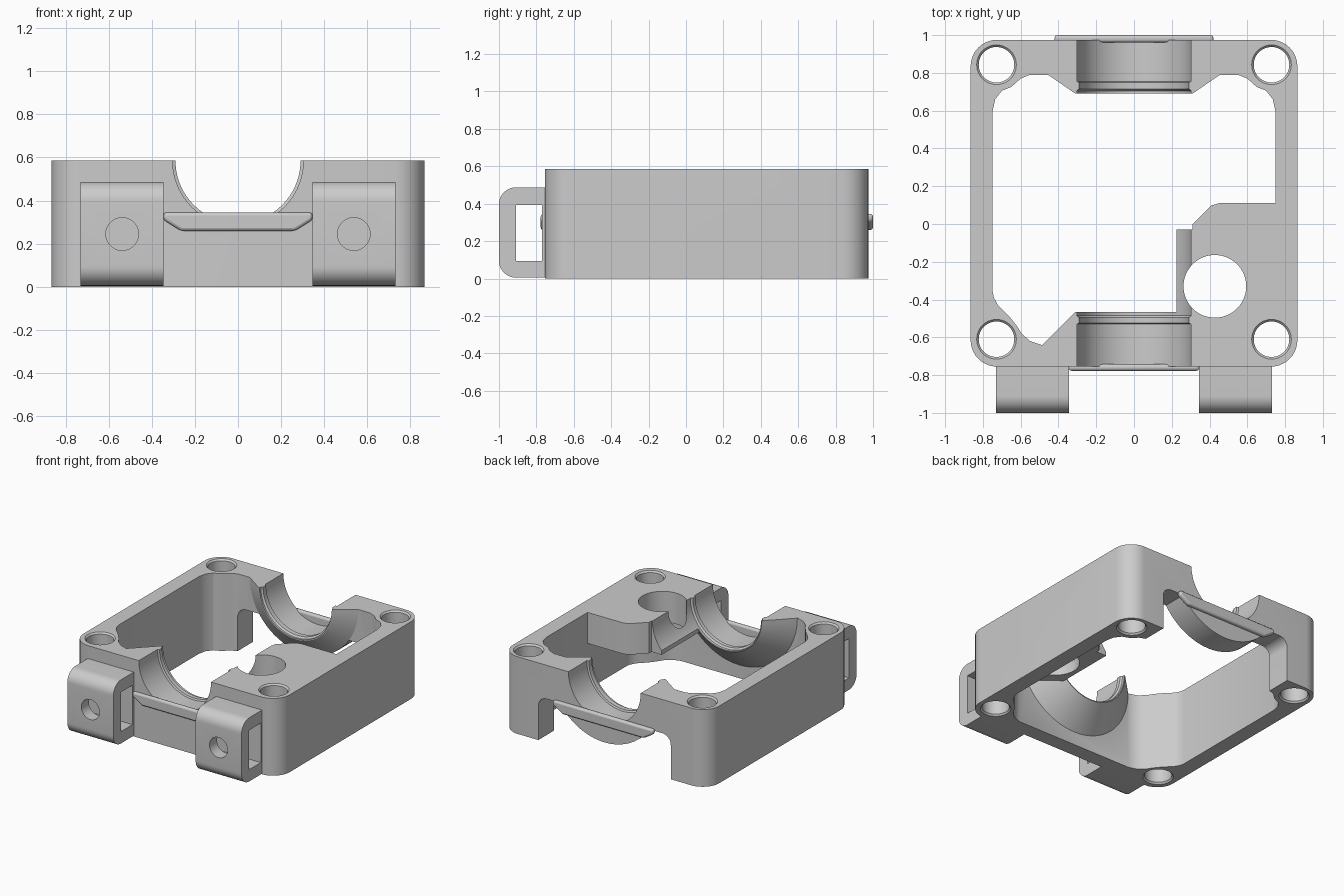
import bpy, bmesh, math

cube = bpy.data.objects.get("Cube")
if cube:
    bpy.data.objects.remove(cube, do_unlink=True)

grey = bpy.data.materials.new("plain grey")
grey.use_nodes = True
colour = (0.6, 0.6, 0.6, 1)
grey.diffuse_color = colour
grey.node_tree.nodes["Principled BSDF"].inputs["Base Color"].default_value = colour

TOP = 0.585      # split plane, also the bore axis height
FRONT, BACK = -0.755, 0.975
BORE, RIDGE = 0.303, 0.29


def finish(name, bm):
    bmesh.ops.recalc_face_normals(bm, faces=bm.faces)
    mesh = bpy.data.meshes.new(name)
    bm.to_mesh(mesh)
    bm.free()
    mesh.materials.append(grey)
    obj = bpy.data.objects.new(name, mesh)
    bpy.context.collection.objects.link(obj)
    return obj


def place(axis, p, q, t):
    return {"x": (t, p, q), "y": (p, t, q), "z": (p, q, t)}[axis]


def prism(name, points, axis, a, b):
    """Extrude a 2D outline along an axis from a to b."""
    bm = bmesh.new()
    low = [bm.verts.new(place(axis, p, q, a)) for p, q in points]
    high = [bm.verts.new(place(axis, p, q, b)) for p, q in points]
    bm.faces.new(low)
    bm.faces.new(high)
    n = len(points)
    for i in range(n):
        j = (i + 1) % n
        bm.faces.new((low[i], low[j], high[j], high[i]))
    return finish(name, bm)


def lathe(name, profile, axis, p, q, steps=64):
    """Revolve (position, radius) pairs round an axis through p, q."""
    bm = bmesh.new()
    rings = []
    for t, r in profile:
        angles = [math.tau * i / steps for i in range(steps)]
        rings.append([bm.verts.new(place(axis, p + r * math.cos(u), q + r * math.sin(u), t))
                      for u in angles])
    bm.faces.new(rings[0])
    bm.faces.new(rings[-1])
    for r0, r1 in zip(rings, rings[1:]):
        for i in range(steps):
            j = (i + 1) % steps
            bm.faces.new((r0[i], r0[j], r1[j], r1[i]))
    return finish(name, bm)


def rounded(x0, y0, x1, y1, radii, steps=10):
    """Rectangle outline; radii run from lower left anticlockwise."""
    corners = ((x0, y0, 1, 1), (x1, y0, -1, 1), (x1, y1, -1, -1), (x0, y1, 1, -1))
    points = []
    for k, ((x, y, sx, sy), r) in enumerate(zip(corners, radii)):
        if r == 0:
            points.append((x, y))
            continue
        for i in range(steps + 1):
            u = math.pi * (1 + k / 2 + i / steps / 2)
            points.append((x + sx * r + r * math.cos(u), y + sy * r + r * math.sin(u)))
    return points


def combine(target, tool, operation):
    mod = target.modifiers.new("combine", "BOOLEAN")
    mod.operation = operation
    mod.solver = "EXACT"
    mod.object = tool
    bpy.context.view_layer.objects.active = target
    bpy.ops.object.modifier_apply(modifier=mod.name)
    bpy.data.objects.remove(tool, do_unlink=True)


def smooth(obj, angle=30):
    bpy.ops.object.select_all(action="DESELECT")
    obj.select_set(True)
    bpy.context.view_layer.objects.active = obj
    bpy.ops.object.shade_smooth_by_angle(angle=math.radians(angle))


# Rounded outer housing with a cavity that swells inward round the bolts
housing = prism("housing", rounded(-0.865, FRONT, 0.865, BACK, [0.14] * 4), "z", 0, 0.65)
half = [(0.49, -0.64), (0.55, -0.62), (0.595, -0.58), (0.62, -0.54), (0.66, -0.49),
        (0.72, -0.43), (0.742, -0.39), (0.748, -0.36), (0.748, 0.6), (0.735, 0.66),
        (0.70, 0.705), (0.65, 0.725), (0.6, 0.77), (0.55, 0.79), (0.46, 0.79)]
outline = half + [(-x, y) for x, y in reversed(half)]
combine(housing, prism("cavity", outline, "z", -0.1, 0.8), "DIFFERENCE")

# Arched opening low in the back wall
arch = rounded(-0.555, -0.1, 0.555, 0.33, (0, 0, 0.07, 0.07))
combine(housing, prism("opening", arch, "y", 0.7, 1.1), "DIFFERENCE")

# Conical bearing bosses
combine(housing, lathe("front_boss", [(-0.7, 0.485), (-0.64, 0.485), (-0.465, 0.31)],
                       "y", 0, TOP), "UNION")
combine(housing, lathe("back_boss", [(0.69, 0.31), (0.79, 0.455), (BACK - 0.001, 0.455)],
                       "y", 0, TOP), "UNION")

# Shelf inside the right front corner
shelf = [(0.225, -0.7), (0.225, -0.03), (0.31, -0.03), (0.31, 0), (0.41, 0.098),
         (0.45, 0.11), (0.8, 0.11), (0.8, -0.7)]
combine(housing, prism("shelf", shelf, "z", 0.35, 0.63), "UNION")

# Trim everything level with the split plane
combine(housing, prism("trim", rounded(-2, -2, 2, 2, [0] * 4), "z", TOP, 2), "DIFFERENCE")

# Stepped bearing bores
for profile in ([(-0.9, BORE), (-0.53, BORE), (-0.525, RIDGE), (-0.495, RIDGE),
                 (-0.485, BORE), (-0.01, BORE)],
                [(0.6, BORE), (0.705, BORE), (0.715, RIDGE), (0.75, RIDGE),
                 (0.755, BORE), (1.1, BORE)]):
    combine(housing, lathe("bore", profile, "y", 0, TOP, 96), "DIFFERENCE")

# Large shelf hole and four bolt holes with softened rims
combine(housing, lathe("shelf_hole", [(-0.1, 0.166), (0.8, 0.166)], "z", 0.428, -0.33),
        "DIFFERENCE")
rim, hole = 0.105, 0.094
for x in (-0.728, 0.728):
    for y in (-0.61, 0.843):
        bolt = [(-0.1, rim), (0, rim), (0.012, hole), (TOP - 0.012, hole), (TOP, rim), (0.8, rim)]
        combine(housing, lathe("bolt_hole", bolt, "z", x, y, 48), "DIFFERENCE")
smooth(housing)


# Thin lips closing the lowest part of each bore
def lip(name, width, y0, y1):
    w, v = width, width - 0.08
    points = [(-w, 0.345), (-w, 0.31), (-v, 0.26), (v, 0.26), (w, 0.31), (w, 0.345)]
    obj = prism(name, points, "y", y0, y1)
    mod = obj.modifiers.new("round", "BEVEL")
    mod.width = 0.014
    mod.segments = 3
    smooth(obj)


lip("front_lip", 0.345, -0.777, -0.742)
lip("back_lip", 0.42, 0.962, 1.0)

# Looped strap brackets on the front
for side, s in (("left", 1), ("right", -1)):
    x0, x1 = sorted((0.345 * s, 0.73 * s))
    bracket = prism(side + "_bracket", rounded(-1, 0.005, -0.745, 0.487, (0.09, 0, 0, 0.09)),
                    "x", x0, x1)
    combine(bracket, prism("slot", rounded(-0.91, 0.095, -0.77, 0.393, [0] * 4),
                           "x", x0 - 0.1, x1 + 0.1), "DIFFERENCE")
    combine(bracket, lathe("pin_hole", [(-1.1, 0.076), (-0.85, 0.076)], "y", 0.537 * s, 0.245, 40),
            "DIFFERENCE")
    smooth(bracket)
